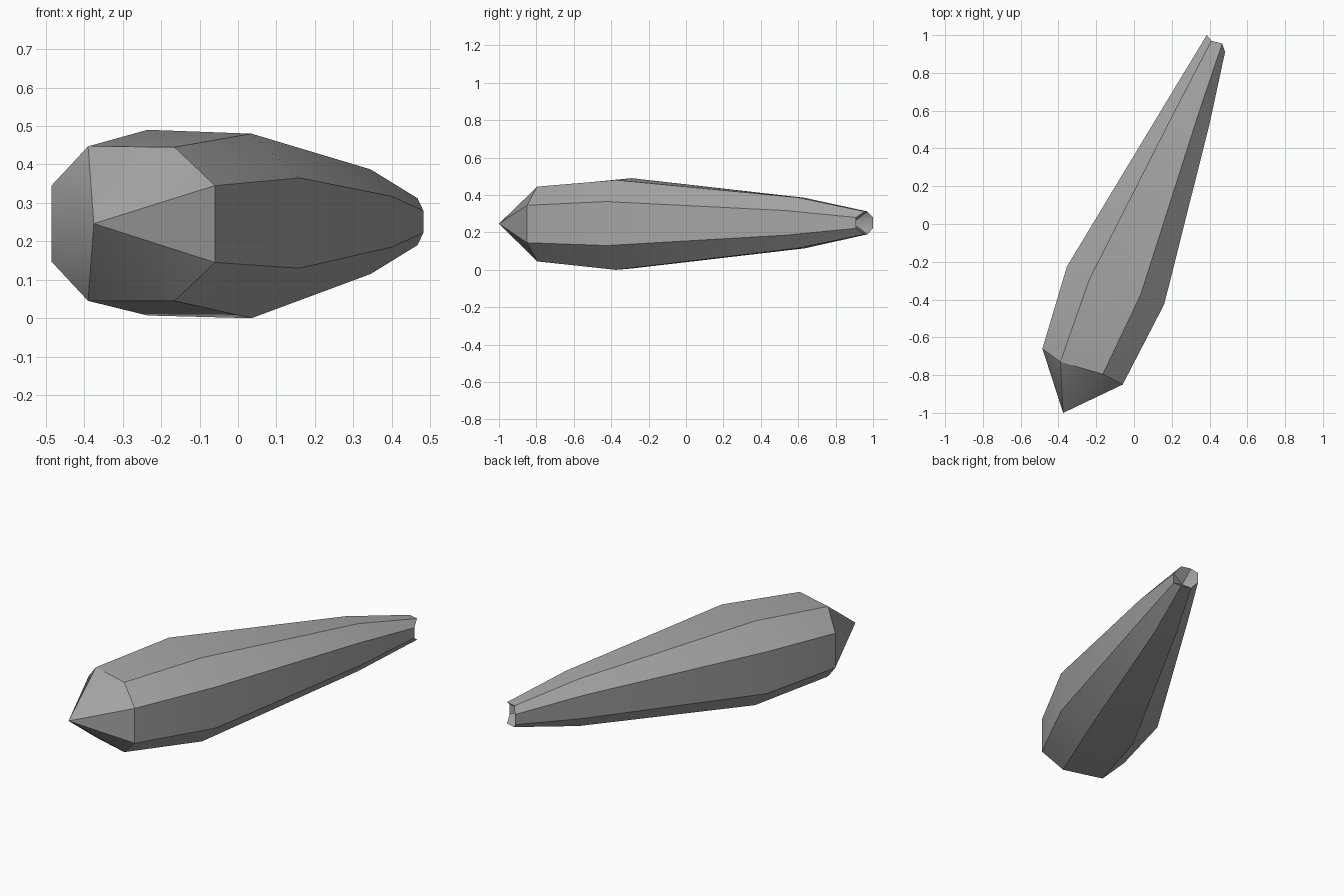
import bpy, bmesh, math

if "Cube" in bpy.data.objects:
    bpy.data.objects.remove(bpy.data.objects["Cube"])

grey = bpy.data.materials.new("stone grey")
grey.diffuse_color = (0.38, 0.38, 0.38, 1)
grey.use_nodes = True
grey.node_tree.nodes["Principled BSDF"].inputs["Base Color"].default_value = grey.diffuse_color

# Each ring: four (x, y, upper z, lower z) columns from left side to right side
rings = [
    [(-0.485, -0.66, 0.345, 0.147), (-0.39, -0.73, 0.447, 0.045),
     (-0.165, -0.795, 0.445, 0.045), (-0.06, -0.85, 0.345, 0.145)],
    [(-0.355, -0.225, 0.37, 0.13), (-0.235, -0.29, 0.49, 0.007),
     (0.035, -0.375, 0.48, 0.0), (0.16, -0.425, 0.365, 0.13)],
    [(0.185, 0.67, 0.317, 0.185), (0.235, 0.635, 0.385, 0.115),
     (0.345, 0.595, 0.387, 0.115), (0.40, 0.53, 0.317, 0.185)],
    [(0.385, 1.0, 0.28, 0.222), (0.41, 0.97, 0.312, 0.19),
     (0.467, 0.955, 0.312, 0.19), (0.482, 0.91, 0.28, 0.222)],
]

bm = bmesh.new()


def add_ring(cols):
    upper = [bm.verts.new((x, y, zu)) for x, y, zu, zl in cols]
    lower = [bm.verts.new((x, y, zl)) for x, y, zu, zl in reversed(cols)]
    return upper + lower


def fan(point, ring):
    tip = bm.verts.new(point)
    for i in range(8):
        bm.faces.new((tip, ring[i], ring[(i + 1) % 8]))


# Faceted body
loops = [add_ring(c) for c in rings]
for a, b in zip(loops, loops[1:]):
    for i in range(8):
        j = (i + 1) % 8
        bm.faces.new((a[i], a[j], b[j], b[i]))

# Pointed front tip and hollow rear end
fan((-0.375, -1.0, 0.246), loops[0])
fan((0.405, 0.89, 0.25), loops[-1])
bmesh.ops.recalc_face_normals(bm, faces=bm.faces)

mesh = bpy.data.meshes.new("tapered_body")
bm.to_mesh(mesh)
bm.free()
body = bpy.data.objects.new("tapered_body", mesh)
bpy.context.collection.objects.link(body)
mesh.materials.append(grey)

# Smooth along the length, crisp long edges
bpy.context.view_layer.objects.active = body
body.select_set(True)
bpy.ops.object.shade_smooth_by_angle(angle=math.radians(30))
